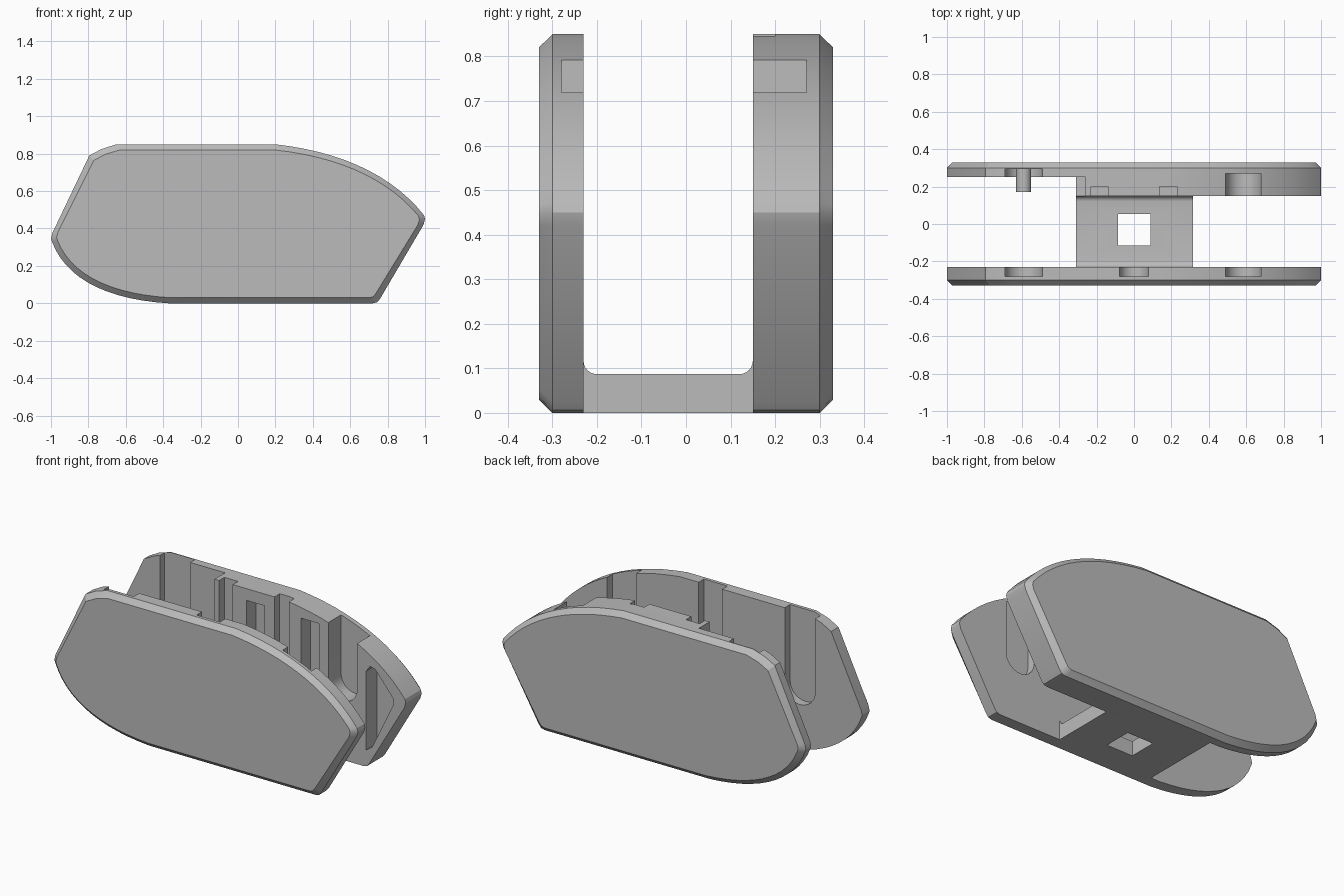
import bpy, bmesh, math
from mathutils import Vector, geometry

if "Cube" in bpy.data.objects:
    bpy.data.objects.remove(bpy.data.objects["Cube"])

grey = bpy.data.materials.new("plain grey")
grey.use_nodes = True
colour = (0.5, 0.5, 0.5, 1)
grey.diffuse_color = colour
grey.node_tree.nodes["Principled BSDF"].inputs["Base Color"].default_value = colour


def loft(name, rings):
    """Closed solid through matching rings of 3D points."""
    bm = bmesh.new()
    loops = [[bm.verts.new(p) for p in ring] for ring in rings]
    n = len(loops[0])
    for a, b in zip(loops, loops[1:]):
        for i in range(n):
            bm.faces.new((a[i], a[(i + 1) % n], b[(i + 1) % n], b[i]))
    bm.faces.new(loops[0])
    bm.faces.new(loops[-1])
    bmesh.ops.recalc_face_normals(bm, faces=bm.faces)
    mesh = bpy.data.meshes.new(name)
    bm.to_mesh(mesh)
    bm.free()
    obj = bpy.data.objects.new(name, mesh)
    bpy.context.collection.objects.link(obj)
    mesh.materials.append(grey)
    return obj


def prism(name, profile, y0, y1):
    return loft(name, [[(x, y, z) for x, z in profile] for y in (y0, y1)])


def box(name, x0, x1, y0, y1, z0, z1):
    return prism(name, [(x0, z0), (x1, z0), (x1, z1), (x0, z1)], y0, y1)


def slot(x, width, bottom, y0, y1):
    """Round-bottomed channel, open at the top."""
    r = width / 2
    arc = [(x - r * math.cos(t), bottom + r - r * math.sin(t))
           for t in (math.pi * i / 16 for i in range(17))]
    return prism("slot_cutter", arc + [(x + r, 1), (x - r, 1)], y0, y1)


def cut(obj, cutters):
    bpy.context.view_layer.objects.active = obj
    for c in cutters:
        mod = obj.modifiers.new("cut", "BOOLEAN")
        mod.operation, mod.solver, mod.object = "DIFFERENCE", "EXACT", c
        bpy.ops.object.modifier_apply(modifier=mod.name)
        bpy.data.objects.remove(c)


def bezier(*pts):
    a, b, c, d = (Vector(p) for p in pts)
    return [tuple(p) for p in geometry.interpolate_bezier(a, b, c, d, 14)]


# Side outline shared by both plates
outline = (bezier((0.2, 0.85), (0.56, 0.81), (0.83, 0.68), (0.995, 0.47))
           + [(1, 0.45), (0.992, 0.42), (0.76, 0.025), (0.745, 0.006), (0.72, 0)]
           + bezier((-0.37, 0), (-0.7, 0.02), (-0.92, 0.13), (-0.995, 0.33))
           + [(-1, 0.345), (-0.993, 0.375), (-0.795, 0.79), (-0.73, 0.825), (-0.65, 0.85)])


def plate(name, inner, edge, outer):
    """Plate with a chamfered outer rim."""
    full = [[(x, y, z) for x, z in outline] for y in (inner, edge)]
    rim = [(x * 0.97, outer, 0.425 + (z - 0.425) * 0.93) for x, z in outline]
    return loft(name, full + [rim])


# Front plate with three channels
front = plate("front_plate", -0.23, -0.30, -0.33)
cut(front, [slot(x, w, 0.3, -0.28, -0.2)
            for x, w in ((-0.59, 0.2), (0, 0.155), (0.585, 0.19))])

# Back plate: thick, with a thinned end, channels and pockets
back = plate("back_plate", 0.15, 0.30, 0.33)
end_pocket = [(0.74, 0.1), (0.74, 0.57), (0.765, 0.605), (0.8, 0.595),
              (0.92, 0.45), (0.92, 0.42), (0.78, 0.13)]
cut(back, [
    box("thin_end_cutter", -1.2, -0.26, 0.1, 0.25, -0.1, 1),
    slot(-0.59, 0.2, 0.3, 0.2, 0.295),
    slot(0.585, 0.19, 0.35, 0.1, 0.27),
    box("channel_cutter", -0.23, -0.14, 0.1, 0.2, 0.2, 1),
    box("channel_cutter", 0.135, 0.23, 0.1, 0.2, 0.2, 1),
    box("pocket_cutter", -0.05, 0.07, 0.1, 0.24, 0.2, 0.78),
    box("pocket_cutter", 0.31, 0.43, 0.1, 0.24, 0.2, 0.77),
    prism("end_pocket_cutter", end_pocket, 0.1, 0.25),
])

# Bridge with filleted ends and a square hole
r = 0.03
steps = [math.pi / 2 * i / 6 for i in range(7)]
left_fillet = [(-0.23 + r - r * math.cos(t), 0.087 + r - r * math.sin(t)) for t in steps]
right_fillet = [(-0.08 - y, z) for y, z in reversed(left_fillet)]
section = [(0.15, 0), (-0.23, 0)] + left_fillet + right_fillet
bridge = loft("bridge", [[(x, y, z) for y, z in section] for x in (-0.31, 0.315)])
cut(bridge, [box("hole_cutter", -0.085, 0.088, -0.115, 0.053, -0.1, 0.2)])
ledge = box("bridge_ledge", -0.31, -0.26, 0.15, 0.25, 0, 0.087)

# Pin standing out of the back plate
circle = [(-0.59 + 0.04 * math.cos(t), 0.4 + 0.04 * math.sin(t))
          for t in (math.tau * i / 24 for i in range(24))]
pin = prism("pin", circle, 0.17, 0.3)

for obj in (front, back, bridge, pin):
    bpy.ops.object.select_all(action="DESELECT")
    obj.select_set(True)
    bpy.context.view_layer.objects.active = obj
    bpy.ops.object.shade_smooth_by_angle(angle=math.radians(25))
